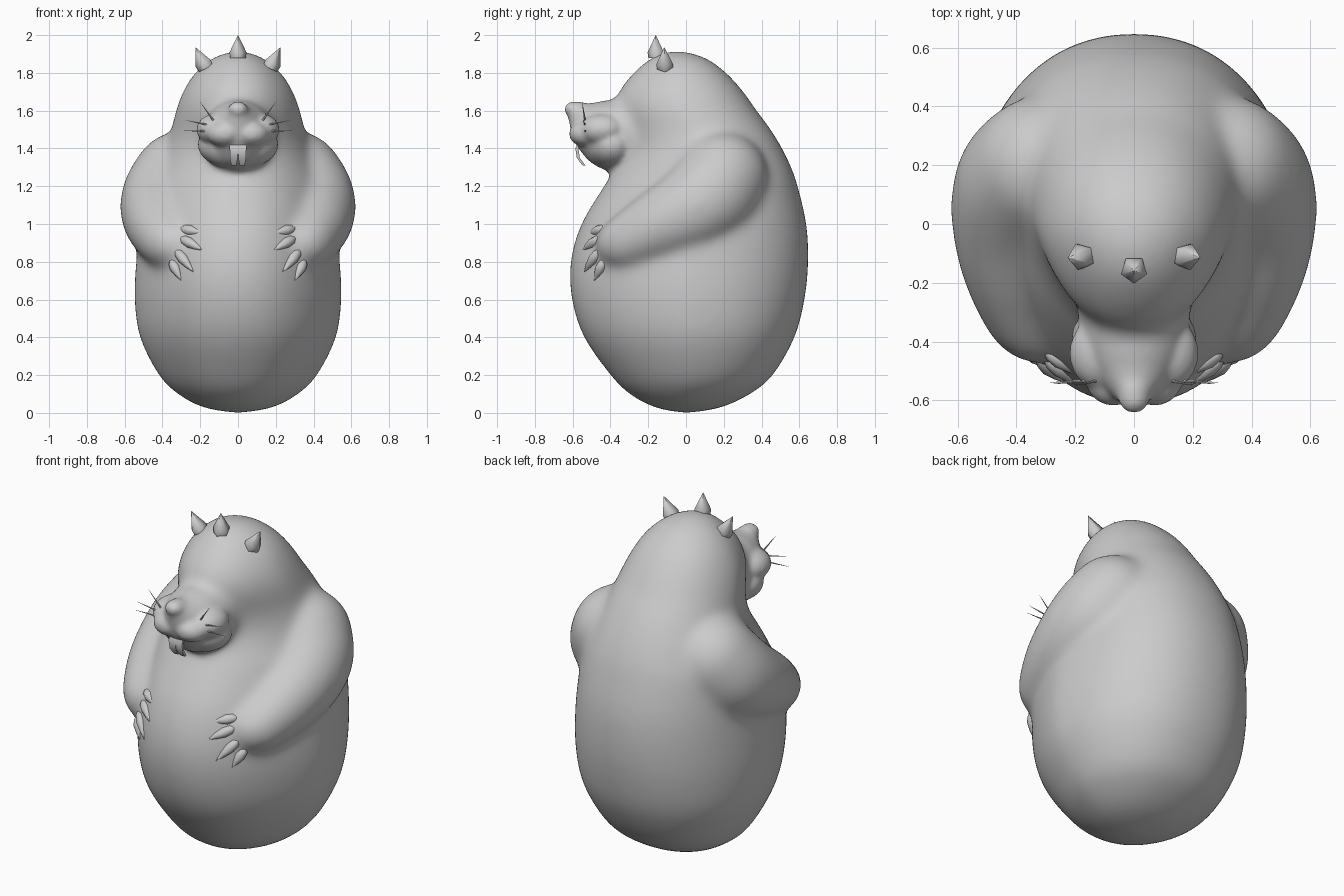
import bpy, bmesh, math
from mathutils import Vector, Matrix

if "Cube" in bpy.data.objects:
    bpy.data.objects.remove(bpy.data.objects["Cube"])

GREY = (0.6, 0.6, 0.6, 1)
grey = bpy.data.materials.new("plain_grey")
grey.diffuse_color = GREY
grey.use_nodes = True
grey.node_tree.nodes["Principled BSDF"].inputs["Base Color"].default_value = GREY


def make_object(name, bm, smooth_angle=None):
    bmesh.ops.recalc_face_normals(bm, faces=bm.faces)
    mesh = bpy.data.meshes.new(name)
    bm.to_mesh(mesh)
    bm.free()
    mesh.materials.append(grey)
    obj = bpy.data.objects.new(name, mesh)
    bpy.context.collection.objects.link(obj)
    if smooth_angle:
        bpy.ops.object.select_all(action='DESELECT')
        obj.select_set(True)
        bpy.context.view_layer.objects.active = obj
        bpy.ops.object.shade_smooth_by_angle(angle=math.radians(smooth_angle))
    return obj


def spline(rows, steps):
    """Catmull-Rom interpolation through rows of numbers."""
    pts = [Vector(r) for r in rows]
    out = []
    for i in range(len(pts) - 1):
        a, b, c, d = pts[max(i - 1, 0)], pts[i], pts[i + 1], pts[min(i + 2, len(pts) - 1)]
        for s in range(steps):
            t = s / steps
            out.append(b + (c - a) * (t / 2) + (a * 2 - b * 5 + c * 4 - d) * (t * t / 2)
                       + (b * 3 - a - c * 3 + d) * (t ** 3 / 2))
    return out + [pts[-1]]


def skin(bm, rings):
    """Joins rings of points into a closed tube."""
    loops = [[bm.verts.new(p) for p in ring] for ring in rings]
    n = len(loops[0])
    for lo, hi in zip(loops, loops[1:]):
        for i in range(n):
            j = (i + 1) % n
            bm.faces.new((lo[i], lo[j], hi[j], hi[i]))
    bm.faces.new(loops[0][::-1])
    bm.faces.new(loops[-1])


def blob(bm, centre, radii):
    matrix = Matrix.Translation(centre) @ Matrix.Diagonal((*radii, 1))
    bmesh.ops.create_uvsphere(bm, u_segments=24, v_segments=16, radius=1, matrix=matrix)


def limb(bm, rows, steps, side=1):
    """Chain of balls along a path of x, y, z, radius."""
    for x, y, z, r in spline(rows, steps):
        blob(bm, (x * side, y, z), (r, r, r))


def spike(bm, base, tip, profile, sides):
    """Round-section spike; profile is (fraction along, radius)."""
    base, tip = Vector(base), Vector(tip)
    rot = (tip - base).to_track_quat('Z', 'Y')
    skin(bm, [[base.lerp(tip, t) + rot @ Vector((r * math.sin(math.tau * i / sides),
              -r * math.cos(math.tau * i / sides), 0)) for i in range(sides)]
              for t, r in profile])


def fuse(obj, voxel, rounds):
    """Melts overlapping pieces into one soft skin and returns its bmesh."""
    remesh = obj.modifiers.new("melt", 'REMESH')
    remesh.mode, remesh.voxel_size = 'VOXEL', voxel
    soft = obj.modifiers.new("soften", 'SMOOTH')
    soft.factor, soft.iterations = 0.5, rounds
    graph = bpy.context.evaluated_depsgraph_get()
    bm = bmesh.new()
    bm.from_object(obj, graph)
    bpy.data.objects.remove(obj)
    return bm


# Torso and head: height, half width, front, back
PROFILE = [
    (0, .03, -.03, .03), (.03, .19, -.17, .19), (.1, .32, -.3, .34), (.2, .42, -.4, .46),
    (.4, .52, -.54, .575), (.6, .548, -.605, .628), (.8, .54, -.612, .648), (1, .515, -.555, .638),
    (1.2, .475, -.435, .592), (1.3, .43, -.37, .558), (1.4, .39, -.33, .51), (1.5, .355, -.34, .45),
    (1.6, .33, -.37, .375), (1.7, .293, -.355, .305), (1.8, .23, -.28, .215),
    (1.88, .135, -.185, .105), (1.918, .03, -.09, -.02)]
SEG = 64
rings = []
for z, w, front, back in spline(PROFILE, 4):
    mid, depth = (front + back) / 2, (back - front) / 2
    ring = []
    for i in range(SEG):
        c, s = math.cos(math.tau * i / SEG), math.sin(math.tau * i / SEG)
        # The front narrows to an egg shape, the back stays broad
        power = .93 if s > 0 else 1.4
        ring.append((w * math.copysign(abs(c) ** .93, c),
                     mid + depth * math.copysign(abs(s) ** power, s), z))
    rings.append(ring)
bm = bmesh.new()
skin(bm, rings)

# Arms folded onto the belly, and the root of the muzzle
for side in (-1, 1):
    limb(bm, [(.31, .19, 1.24, .25), (.365, .13, 1.15, .25), (.4, .02, 1.07, .225),
              (.4, -.14, .99, .19), (.365, -.3, .91, .15), (.33, -.355, .89, .125)], 6, side)
limb(bm, [(0, -.2, 1.47, .2), (0, -.39, 1.47, .19)], 5)
bm = fuse(make_object("torso_base", bm), .016, 45)

# Muzzle, nose, lips and jaw
limb(bm, [(0, -.3, 1.47, .19), (0, -.39, 1.475, .182), (0, -.46, 1.5, .145),
          (0, -.53, 1.55, .09), (0, -.575, 1.595, .055)], 6)
blob(bm, (0, -.595, 1.607), (.052, .05, .042))
blob(bm, (0, -.39, 1.42), (.215, .145, .132))
for side in (-1, 1):
    blob(bm, (side * .07, -.53, 1.478), (.095, .09, .07))
    blob(bm, (side * .115, -.44, 1.5), (.105, .125, .085))
bm = fuse(make_object("body_base", bm), .012, 9)
for face in bm.faces:
    face.smooth = True
body = make_object("body", bm)

# Three head spikes
HORN = [(0, .044), (.25, .047), (1, .001)]
for name, x, y, z, lean, rise in (("middle_horn", 0, -.155, 1.88, 0, .12),
                                  ("left_horn", .168, -.11, 1.825, .057, .11),
                                  ("right_horn", -.168, -.11, 1.825, -.057, .11)):
    bm = bmesh.new()
    spike(bm, (x, y, z), (x + lean, y - .005, z + rise), HORN, 5)
    make_object(name, bm, 80)

# Claws, whiskers and front teeth on both sides
CLAWS = [((.3, -.43, .975), (.18, -.515, .95)), ((.3, -.455, .925), (.185, -.55, .86)),
         ((.325, -.455, .86), (.235, -.54, .745)), ((.352, -.43, .81), (.3, -.485, .7))]
WHISKERS = [((.11, -.53, 1.52), (.2, -.55, 1.645)), ((.11, -.53, 1.515), (.28, -.545, 1.55)),
            ((.12, -.53, 1.49), (.295, -.54, 1.495))]
for label, side in (("left", 1), ("right", -1)):
    for part, pairs, profile, sides in (
            ("claws", CLAWS, [(0, .012), (.15, .025), (.4, .029), (.7, .018), (1, .001)], 8),
            ("whiskers", WHISKERS, [(0, .007), (1, .0005)], 6)):
        bm = bmesh.new()
        for base, tip in pairs:
            spike(bm, (base[0] * side, *base[1:]), (tip[0] * side, *tip[1:]), profile, sides)
        make_object(label + "_" + part, bm, 50)
    bm = bmesh.new()
    skin(bm, [[(side * (.022 + dx * w), y + dy, z) for dx, dy in
               ((-1, -.008), (1, -.008), (1, .008), (-1, .008))]
              for y, z, w in ((-.56, 1.44, .022), (-.578, 1.4, .022),
                              (-.57, 1.35, .02), (-.54, 1.31, .014))])
    make_object(label + "_tooth", bm, 40)
